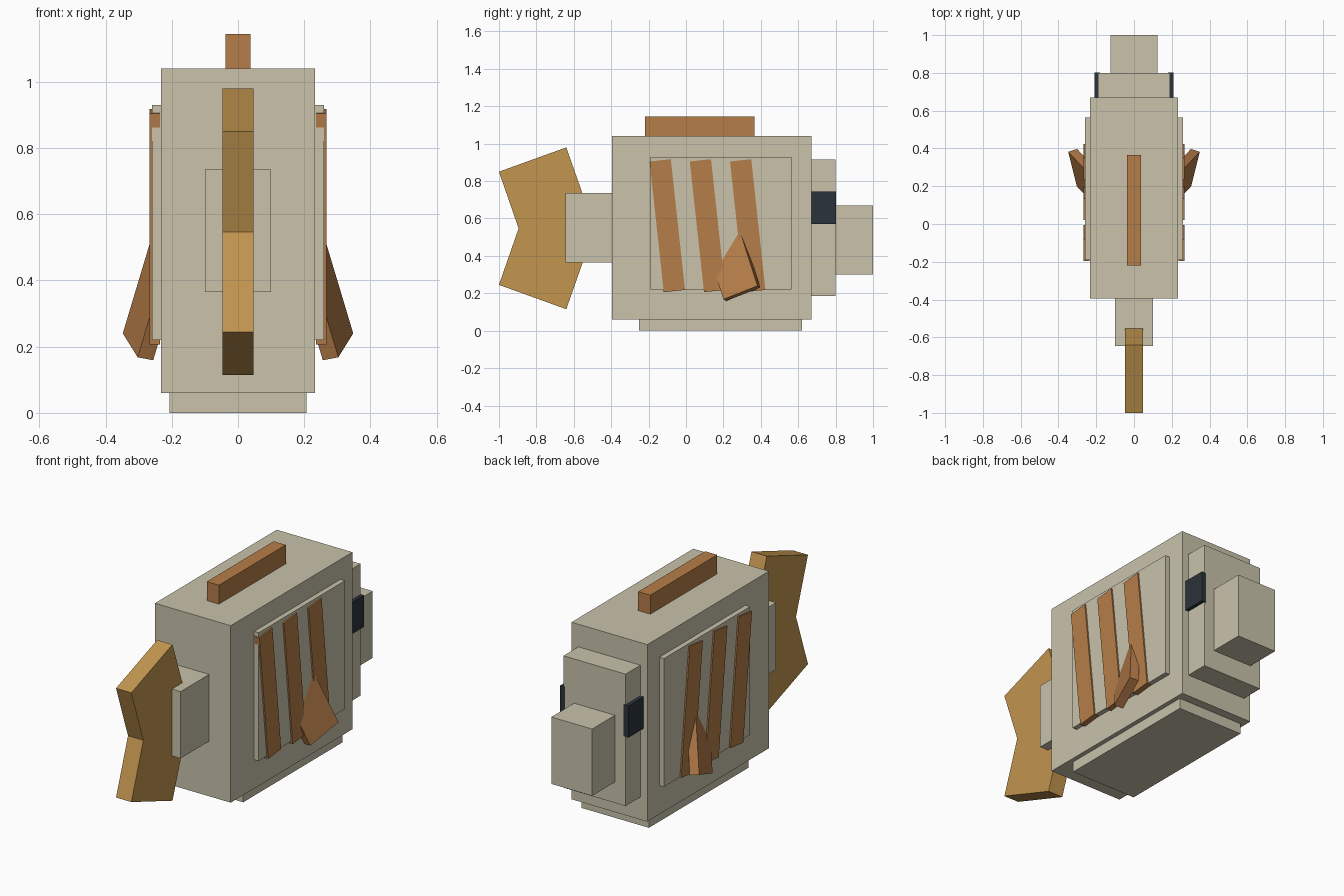
import bpy
import bmesh
import math
from mathutils import Matrix, Vector

cube = bpy.data.objects.get("Cube")
if cube:
    bpy.data.objects.remove(cube, do_unlink=True)


def material(name, colour):
    mat = bpy.data.materials.new(name)
    mat.use_nodes = True
    mat.diffuse_color = (*colour, 1)
    mat.node_tree.nodes["Principled BSDF"].inputs["Base Color"].default_value = (*colour, 1)
    return mat


cream = material("cream", (0.585, 0.545, 0.41))
orange = material("burnt_orange", (0.47, 0.205, 0.067))
ochre = material("ochre", (0.54, 0.30, 0.078))
dark = material("dark_slate", (0.024, 0.033, 0.042))


def finish(name, bm, mat, mirror=False):
    bmesh.ops.recalc_face_normals(bm, faces=bm.faces)
    mesh = bpy.data.meshes.new(name)
    bm.to_mesh(mesh)
    bm.free()
    mesh.materials.append(mat)
    obj = bpy.data.objects.new(name, mesh)
    bpy.context.collection.objects.link(obj)
    if mirror:
        obj.modifiers.new("Mirror", "MIRROR").use_mirror_merge = False
    return obj


def box(name, x, y, z, mat, mirror=False, tilt=0):
    """Box from (low, high) ranges, tilted about its own centre in the side plane."""
    bm = bmesh.new()
    centre = Vector([(a + b) / 2 for a, b in (x, y, z)])
    size = [b - a for a, b in (x, y, z)]
    place = (Matrix.Translation(centre) @ Matrix.Rotation(math.radians(tilt), 4, "X")
             @ Matrix.Diagonal((*size, 1)))
    bmesh.ops.create_cube(bm, size=1, matrix=place)
    return finish(name, bm, mat, mirror)


# Body blocks
box("body", (-0.232, 0.232), (-0.395, 0.67), (0.06, 1.04), cream)
box("belly", (-0.207, 0.207), (-0.25, 0.62), (0, 0.06), cream)
box("side_panels", (0.22, 0.26), (-0.19, 0.565), (0.22, 0.93), cream, True)
box("tail_stem", (-0.1, 0.1), (-0.645, -0.395), (0.365, 0.735), cream)

# Head, snout and eyes
box("head", (-0.19, 0.19), (0.67, 0.8), (0.185, 0.915), cream)
box("snout", (-0.125, 0.125), (0.8, 1.0), (0.3, 0.67), cream)
box("eyes", (0.18, 0.21), (0.67, 0.803), (0.57, 0.745), dark, True)

# Back fin and slanted side stripes
box("back_fin", (-0.037, 0.037), (-0.22, 0.365), (1.04, 1.145), orange)
for i in range(3):
    y = -0.1 + 0.215 * i
    box(f"stripes_{i + 1}", (0.236, 0.268), (y - 0.057, y + 0.057),
        (0.21, 0.913), orange, True, tilt=6.2)

# Flared side fins: a slab set on its outer lower edge
bm = bmesh.new()
corner = Vector((0.303, 0.2, 0.168))
along = Vector((0.045, 0.182, 0.072))
up = Vector((-0.3, -0.32, 1)).normalized() * 0.4
thick = along.cross(up).normalized() * 0.05
if thick.x > 0:
    thick.negate()
axes = Matrix((along, up, thick)).transposed().to_4x4()
place = Matrix.Translation(corner + (along + up + thick) / 2) @ axes
bmesh.ops.create_cube(bm, size=1, matrix=place)
finish("side_fins", bm, orange, True)

# Forked tail, extruded from its side profile
profile = [(-1, 0.85), (-0.64, 0.98), (-0.545, 0.71), (-0.545, 0.385),
           (-0.64, 0.115), (-1, 0.245), (-0.895, 0.547)]
bm = bmesh.new()
face = bm.faces.new([bm.verts.new((-0.047, y, z)) for y, z in profile])
side = bmesh.ops.extrude_face_region(bm, geom=[face])
bmesh.ops.translate(bm, vec=(0.094, 0, 0),
                    verts=[v for v in side["geom"] if isinstance(v, bmesh.types.BMVert)])
finish("tail", bm, ochre)
